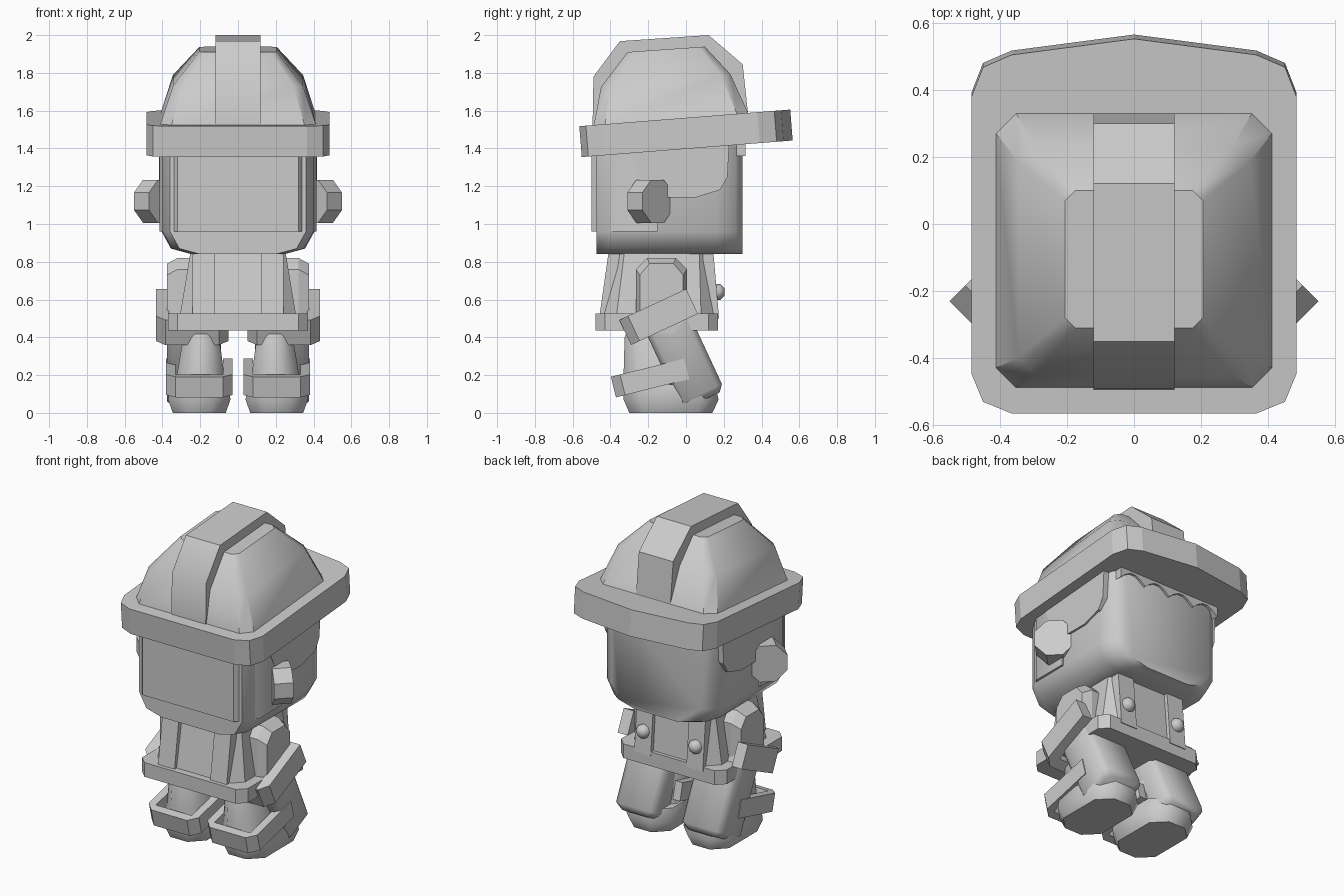
import bpy, math
from mathutils import Vector, Matrix

if "Cube" in bpy.data.objects:
    bpy.data.objects.remove(bpy.data.objects["Cube"])

grey = bpy.data.materials.new("plain grey")
grey.use_nodes = True
COLOUR = (0.6, 0.6, 0.6, 1)
grey.diffuse_color = COLOUR
grey.node_tree.nodes["Principled BSDF"].inputs["Base Color"].default_value = COLOUR


def loft(name, rings, smooth=None):
    """Skin a stack of equal-length rings and cap both ends."""
    n = len(rings[0])
    verts = [v for ring in rings for v in ring]
    faces = [list(range(n)), list(range(len(verts) - n, len(verts)))]
    for k in range(len(rings) - 1):
        for i in range(n):
            j = (i + 1) % n
            faces.append([k * n + i, k * n + j, (k + 1) * n + j, (k + 1) * n + i])
    mesh = bpy.data.meshes.new(name)
    mesh.from_pydata(verts, [], faces)
    mesh.materials.append(grey)
    obj = bpy.data.objects.new(name, mesh)
    bpy.context.collection.objects.link(obj)
    bpy.ops.object.select_all(action='DESELECT')
    obj.select_set(True)
    bpy.context.view_layer.objects.active = obj
    bpy.ops.object.mode_set(mode='EDIT')
    bpy.ops.mesh.select_all(action='SELECT')
    bpy.ops.mesh.normals_make_consistent(inside=False)
    bpy.ops.object.mode_set(mode='OBJECT')
    if smooth:
        bpy.ops.object.shade_smooth_by_angle(angle=math.radians(smooth))
    return obj


def rect(x0, x1, y0, y1, c):
    """Rectangle with cut corners, as 2D points."""
    return [(x0 + c, y0), (x1 - c, y0), (x1, y0 + c), (x1, y1 - c),
            (x1 - c, y1), (x0 + c, y1), (x0, y1 - c), (x0, y0 + c)]


def flat(points, z, slope=0):
    return [(x, y, z + slope * y) for x, y in points]


def side(points, x):
    return [(x, y, z) for y, z in points]


def front(points, y):
    return [(x, y, z) for x, z in points]


def mirror_x(obj, name):
    """Copy a left-hand part to the right."""
    other = obj.copy()
    other.data = obj.data.copy()
    other.name = name
    other.data.transform(obj.matrix_world @ Matrix.Scale(-1, 4, (1, 0, 0)))
    other.data.flip_normals()
    bpy.context.collection.objects.link(other)


def pair(name, rings, smooth=None):
    obj = loft("left_" + name, rings, smooth)
    mirror_x(obj, "right_" + name)
    return obj


def tilt(ring, centre, angle):
    """Turn a ring about a sideways axis through (y, z)."""
    pivot = Vector((0, *centre))
    turn = Matrix.Rotation(math.radians(angle), 3, 'X')
    return [tuple(turn @ Vector(p) + pivot) for p in ring]


# Head: rounded block with cut lower edges
def head_section(w, y):
    half = [(w - 0.16, 0.84), (w - 0.05, 0.87), (w, 0.96), (w, 1.48)]
    return front(half + [(-x, z) for x, z in reversed(half)], y)


loft("head", [head_section(0.36, -0.475), head_section(0.4, -0.41),
              head_section(0.405, 0.16), head_section(0.37, 0.26),
              head_section(0.31, 0.3)], 50)

# Hair: back shell, side patches and scalloped fringe
hair = [(0.415, -0.15), (0.415, -0.38), (0.32, -0.5)]
hair += [(-x, y) for x, y in reversed(hair)]
loft("back_hair", [flat(hair, 0.96), flat(hair, 1.46)], 50)
patch = [(-0.33, 1.44), (-0.23, 1.24), (-0.15, 1.14), (0.05, 1.14),
         (0.18, 1.18), (0.22, 1.25), (0.23, 1.46)]
pair("side_hair", [side(patch, 0.36), side(patch, 0.417)])
fringe = [(0.36, 1.46), (-0.36, 1.46)]
for k in range(4):
    for t in range(5):
        rise = math.sin(math.pi * t / 5)
        fringe.append((-0.36 + 0.18 * (k + t / 5), 1.36 + 0.05 * rise))
fringe.append((0.36, 1.36))
loft("fringe", [front(fringe, 0.23), front(fringe, 0.315)])

# Ears: thick octagons turned half forward
ring = [(0.123 * math.cos(a), 0.123 * math.sin(a))
        for a in [math.pi * (k + 0.5) / 4 for k in range(8)]]
axis = Matrix.Rotation(math.radians(45), 3, 'Z')
ear = [[tuple(axis @ Vector((d, p, q)) + Vector((0.43, -0.19, 1.12)))
        for p, q in ring] for d in (-0.056, 0.056)]
pair("ear", ear)

# Helmet brim, peaked on the face side
brim = [(0, 0.56), (0.365, 0.512), (0.45, 0.475), (0.485, 0.385),
        (0.485, -0.44), (0.45, -0.525), (0.365, -0.56)]
brim += [(-x, y) for x, y in reversed(brim[1:])]
loft("helmet_brim", [tilt(flat(brim, z), (0, 1.48), 4.5) for z in (-0.082, 0.082)])

# Helmet crown and the ridge over it
loft("helmet_crown", [
    flat(rect(-0.415, 0.415, -0.49, 0.335, 0.06), 1.55, 0.075),
    flat(rect(-0.345, 0.345, -0.45, 0.235, 0.05), 1.77, 0.1),
    flat(rect(-0.205, 0.205, -0.31, 0.10, 0.03), 1.932, 0.07)], 40)
ridge = [(-0.495, 1.5), (-0.49, 1.78), (-0.35, 1.968), (0.12, 2.0),
         (0.3, 1.845), (0.33, 1.57)]
loft("helmet_ridge", [side(ridge, x) for x in (-0.12, 0.12)], 40)

# Torso, skirt band, braces and buttons
loft("torso", [flat(rect(-0.31, 0.31, -0.44, 0.15, 0.07), 0.5),
               flat(rect(-0.25, 0.25, -0.375, 0.12, 0.05), 0.86)])
loft("jacket_hem", [flat(rect(-0.37, 0.37, -0.48, 0.17, 0.05), z)
                    for z in (0.435, 0.525)])
back_brace = [(-0.46, 0.5), (-0.41, 0.85), (-0.35, 0.85), (-0.4, 0.5)]
face_brace = [(0.175, 0.5), (0.145, 0.85), (0.09, 0.85), (0.1, 0.5)]
for name, shape in (("back_brace", back_brace), ("face_brace", face_brace)):
    pair(name, [side(shape, 0.125), side(shape, 0.24)])
button = [[(0.183 + r * math.cos(a), y, 0.64 + r * math.sin(a))
           for a in [math.tau * k / 8 for k in range(8)]]
          for r, y in ((0.043, 0.14), (0.043, 0.18), (0.022, 0.203))]
pair("button", button, 60)

# Upper arms
arm = rect(-0.265, 0.005, 0.45, 0.82, 0.06)
inner = [(-0.13 + (y + 0.13) * 0.85, z) for y, z in arm]
pair("upper_arm", [side(arm, 0.2), side(arm, 0.32),
                   side([(y, z - 0.03) for y, z in inner], 0.375)])

# Forearm blocks leaning toward the face side, soft edged
block = [tilt(flat(rect(x0, x1, -h, h, 0.03), z), (-0.035, 0.34), 25)
         for x0, x1, h, z in ((0.12, 0.345, 0.095, -0.3), (0.09, 0.375, 0.125, -0.265),
                              (0.09, 0.375, 0.125, 0.2))]
pair("forearm", block, 60)


# Open bands wrapping the back and both sides
def open_band(name, x0, x1, y0, y1, wall, z, centre, angle):
    c = 0.05
    outline = [(x0, y1), (x0, y0 + c), (x0 + c, y0), (x1 - c, y0), (x1, y0 + c), (x1, y1),
               (x1 - wall, y1), (x1 - wall, y0 + wall), (x0 + wall, y0 + wall), (x0 + wall, y1)]
    pair(name, [tilt(flat(outline, h), centre, angle) for h in (-z, z)])


open_band("cuff", 0.05, 0.435, -0.195, 0.195, 0.07, 0.073, (-0.145, 0.508), 25)
open_band("boot_strap", 0.03, 0.38, -0.2, 0.2, 0.05, 0.056, (-0.19, 0.185), 14)

# Legs and shoes
pair("leg", [flat(rect(0.06, 0.34, -0.335, 0.09, 0.08), 0.1),
             flat(rect(0.075, 0.32, -0.33, 0.07, 0.08), 0.22),
             flat(rect(0.1, 0.29, -0.325, 0.03, 0.06), 0.4),
             flat(rect(0.115, 0.275, -0.3, 0.01, 0.05), 0.46)], 50)
pair("shoe", [flat(rect(0.065, 0.345, -0.3, 0.14, 0.08), 0),
              flat(rect(0.04, 0.37, -0.33, 0.172, 0.09), 0.07),
              flat(rect(0.05, 0.36, -0.33, 0.155, 0.09), 0.15)], 50)
